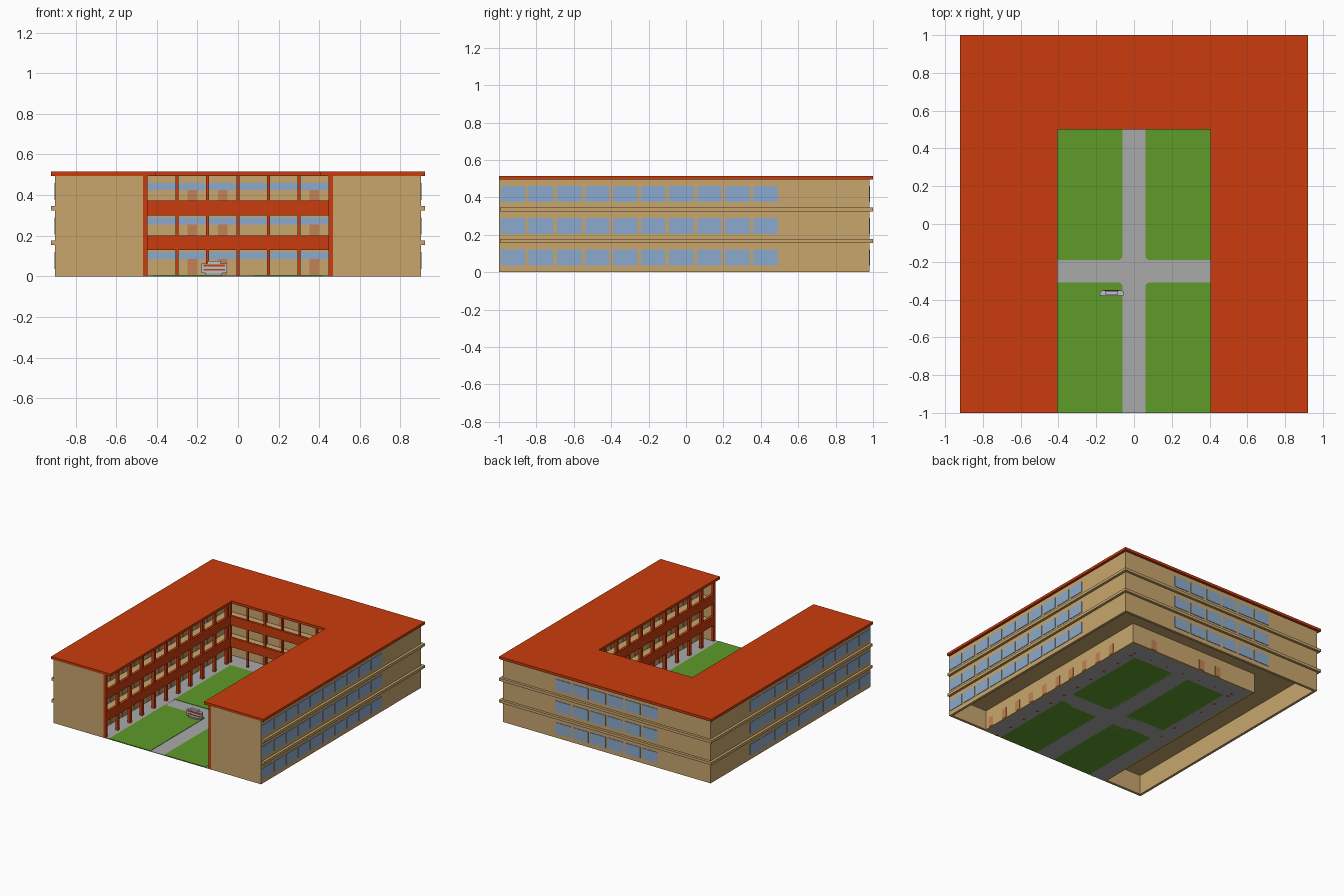
import bpy, bmesh

if "Cube" in bpy.data.objects:
    bpy.data.objects.remove(bpy.data.objects["Cube"])

def mat(name, r, g, b):
    m = bpy.data.materials.new(name)
    m.diffuse_color = (r, g, b, 1)
    m.use_nodes = True
    m.node_tree.nodes["Principled BSDF"].inputs["Base Color"].default_value = m.diffuse_color
    return m

WALL = mat("tan wall", .58, .38, .155)
ROOF = mat("orange red", .59, .045, .004)
GLASS = mat("blue glass", .26, .40, .61)
GRASS = mat("grass green", .114, .328, .023)
PATH = mat("path grey", .40, .40, .40)
DOOR = mat("door brown", .56, .22, .09)
BOARD = mat("board grey", .50, .54, .60)

def prisms(name, material, items):
    """One object from (outline points, z0, z1) prisms."""
    bm = bmesh.new()
    for pts, z0, z1 in items:
        f = bm.faces.new([bm.verts.new((x, y, z0)) for x, y in pts])
        r = bmesh.ops.extrude_face_region(bm, geom=[f])
        vs = [v for v in r["geom"] if isinstance(v, bmesh.types.BMVert)]
        bmesh.ops.translate(bm, verts=vs, vec=(0, 0, z1 - z0))
    bmesh.ops.recalc_face_normals(bm, faces=bm.faces)
    me = bpy.data.meshes.new(name)
    bm.to_mesh(me)
    bm.free()
    me.materials.append(material)
    ob = bpy.data.objects.new(name, me)
    bpy.context.collection.objects.link(ob)
    return ob

def rect(x0, x1, y0, y1):
    return [(x0, y0), (x1, y0), (x1, y1), (x0, y1)]

def ushape(ox, oy, ix, iy, front=-1.0):
    """U outline, open to the front."""
    return [(-ox, front), (-ix, front), (-ix, iy), (ix, iy),
            (ix, front), (ox, front), (ox, oy), (-ox, oy)]

FLOORS = (0.0, 0.17, 0.34)
BAYS = [-.925 + .15 * i for i in range(10)]        # bays along the side wings
BACK = [-.375 + .15 * i for i in range(6)]         # bays along the back wing

# Roof, floor slabs that stick out as ledges
prisms("roof", ROOF, [(ushape(.92, 1.0, .405, .5), .495, .515)])
prisms("floor_slabs", WALL, [(ushape(.92, 1.0, .455, .55, -.995), z - .015, z + .006)
                             for z in FLOORS[1:]])

# Walls: outer shell, corridor wall, front ends
prisms("outer_walls", WALL, [(ushape(.9, .98, .88, .96), 0, .497)])
prisms("corridor_walls", WALL, [(ushape(.57, .67, .55, .65, -.985), 0, .497)])
prisms("end_walls", WALL, [(rect(a, b, -1, -.98), 0, .497)
                           for a, b in ((-.89, -.465), (.465, .89))])

# Outer windows as thin plates
panes = []
for z in FLOORS:
    for s in (-1, 1):
        for y in BAYS:
            panes.append((rect(s * .9 - .004, s * .9 + .004, y - .066, y + .066),
                          z + .035, z + .12))
    for x in BACK:
        panes.append((rect(x - .066, x + .066, .976, .984), z + .035, z + .12))
prisms("outer_windows", GLASS, panes)

# High window strips and doors on the corridor side
strips, doors = [], []
for z in FLOORS:
    strips.append((rect(-.55, .55, .646, .652), z + .086, z + .12))
    for s in (-1, 1):
        strips.append((rect(s * .549 - .003, s * .549 + .003, -.97, .65), z + .086, z + .12))
        for y in BAYS:
            doors.append((rect(s * .56 - .013, s * .56 + .013, y - .024, y + .024),
                          z + .006, z + .084))
    for x in (-.225, -.075, .375):
        doors.append((rect(x - .024, x + .024, .647, .673), z + .006, z + .084))
prisms("corridor_windows", GLASS, strips)
prisms("doors", DOOR, doors)

# Parapets and columns of the open corridors
prisms("parapets", ROOF, [(ushape(.465, .56, .445, .54), z - .04, z + .032)
                          for z in FLOORS[1:]])
cols = [(rect(x - .007, x + .007, .542, .557), 0, .497)
        for x in [-.3 + .15 * i for i in range(5)]]
for s in (-1, 1):
    for i in range(11):
        y = -.99 + .15 * i
        cols.append((rect(s * .456 - .011, s * .456 + .011, y - .011, y + .011), 0, .497))
    cols.append((rect(s * .456 - .011, s * .456 + .011, .54, .562), 0, .497))
prisms("columns", ROOF, cols)

# Courtyard: walkway, crossing paths, four lawns with clipped inner corners
prisms("walkway", PATH, [(ushape(.55, .65, .415, .505), 0, .005)])
prisms("paths", PATH, [(rect(-.08, .08, -1, .51), 0, .004),
                       (rect(-.42, -.08, -.33, -.17), 0, .004),
                       (rect(.08, .42, -.33, -.17), 0, .004)])
lawns, c = [], .015
for s in (-1, 1):
    for near, far in ((-.31, -1.0), (-.19, .505)):
        d = 1 if far > near else -1
        lawns.append(([(s * (.06 + c), near), (s * .418, near), (s * .418, far),
                       (s * .06, far), (s * .06, near + d * c)], 0, .007))
prisms("lawns", GRASS, lawns)

# Notice board on the lawn, plain red bands on both faces
prisms("board_base", PATH, [(rect(-.16, -.08, -.382, -.35), 0, .016)])
prisms("notice_board", BOARD, [(rect(-.18, -.055, -.378, -.354), .016, .064),
                               (rect(-.15, -.085, -.376, -.356), .064, .076)])
prisms("board_bands", ROOF, [(rect(-.17, -.065, -.381, -.351), .048, .058),
                             (rect(-.17, -.065, -.381, -.351), .028, .035)])
